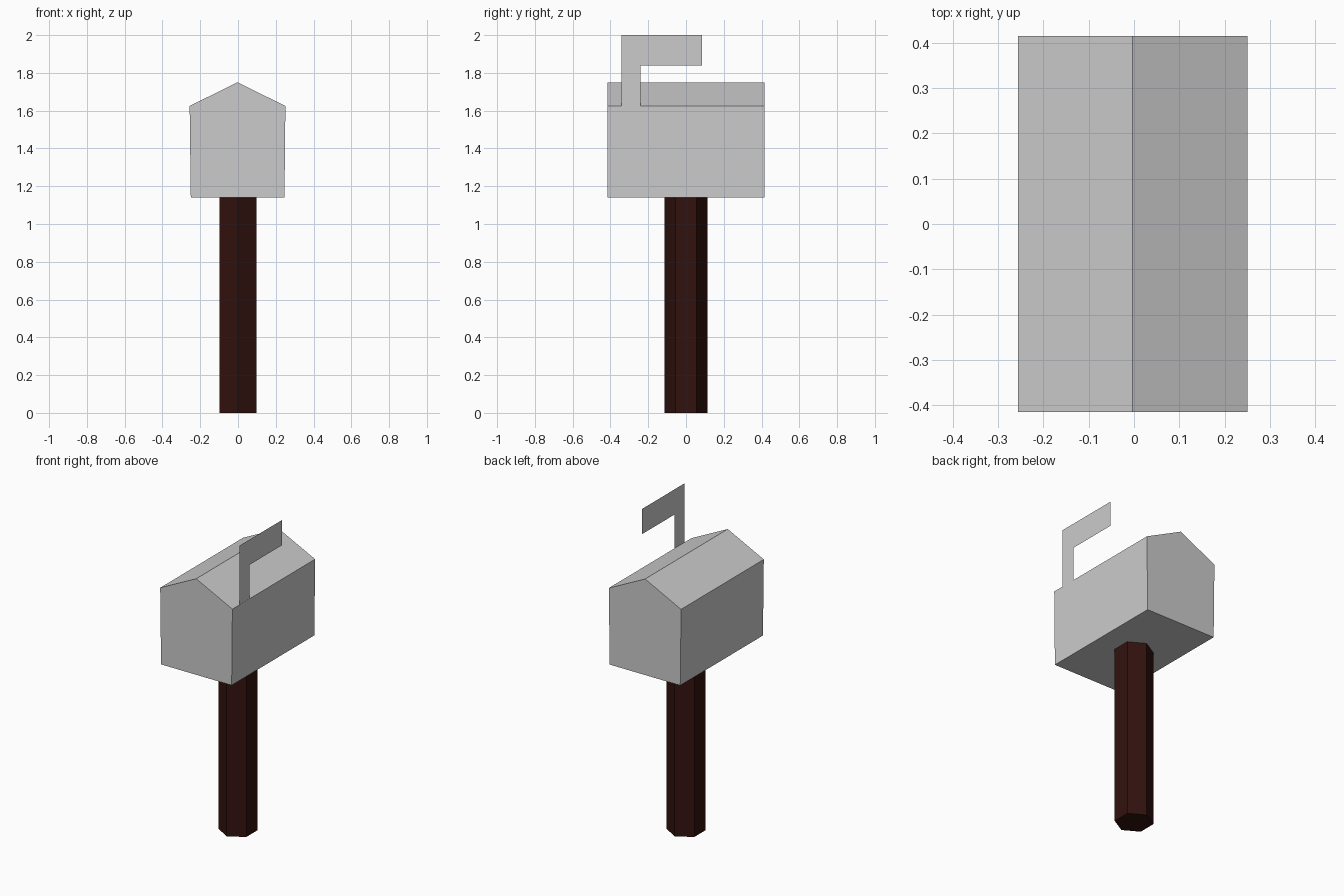
import bpy, bmesh
from math import radians

if "Cube" in bpy.data.objects:
    bpy.data.objects.remove(bpy.data.objects["Cube"])


def finish(name, bm):
    mesh = bpy.data.meshes.new(name)
    bm.to_mesh(mesh)
    bm.free()
    obj = bpy.data.objects.new(name, mesh)
    bpy.context.collection.objects.link(obj)
    return obj


# Box: house-shaped profile in xz, extruded along y
box_profile = [(-0.25, 1.14), (0.246, 1.14), (0.251, 1.625),
               (-0.003, 1.75), (-0.256, 1.625)]
bm = bmesh.new()
face = bm.faces.new([bm.verts.new((x, -0.415, z)) for x, z in box_profile])
ext = bmesh.ops.extrude_face_region(bm, geom=[face], use_keep_orig=True)
moved = [v for v in ext["geom"] if isinstance(v, bmesh.types.BMVert)]
bmesh.ops.translate(bm, verts=moved, vec=(0, 0.83, 0))
bmesh.ops.recalc_face_normals(bm, faces=bm.faces)
finish("mailbox_body", bm)

# Flag: a single flat sheet against the right wall
flag_profile = [(-0.342, 1.52), (-0.242, 1.52), (-0.242, 1.84),
                (0.086, 1.84), (0.086, 2.0), (-0.342, 2.0)]
bm = bmesh.new()
bm.faces.new([bm.verts.new((0.2505, y, z)) for y, z in flag_profile])
finish("signal_flag", bm)

# Post: six-sided, corners pointing front and back
bpy.ops.mesh.primitive_cylinder_add(vertices=6, radius=0.113, depth=1.14,
                                    location=(0, 0, 0.57))
post = bpy.context.object
post.name = "post"
# Make sure a corner sits on the y axis
if not any(abs(v.co.x) < 1e-4 for v in post.data.vertices):
    post.rotation_euler.z = radians(30)
wood = bpy.data.materials.new("dark_wood")
wood.diffuse_color = (0.032, 0.006, 0.0045, 1)
wood.use_nodes = True
wood.node_tree.nodes["Principled BSDF"].inputs["Base Color"].default_value = wood.diffuse_color
post.data.materials.append(wood)
